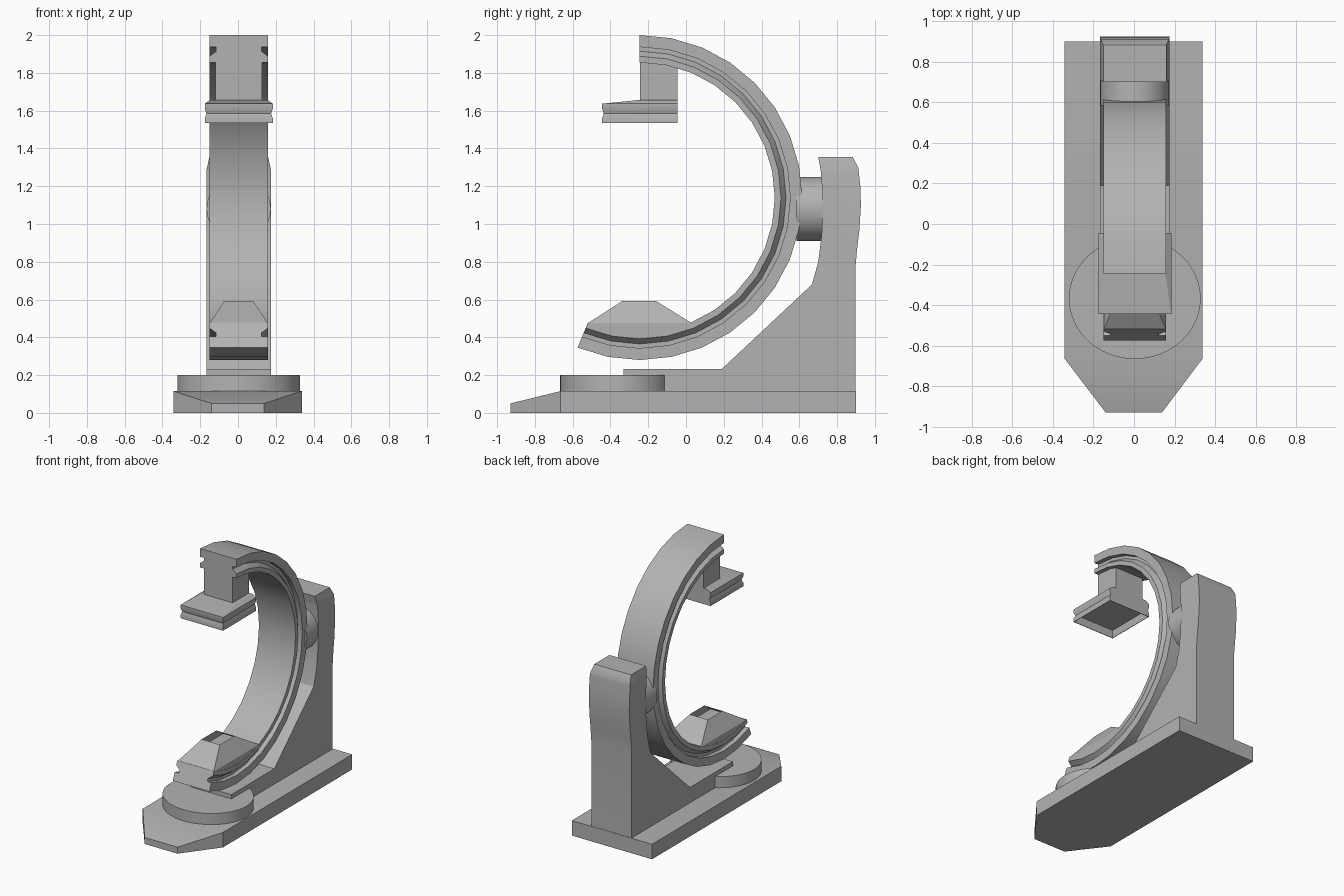
import bpy, bmesh, math
from mathutils import Vector

if "Cube" in bpy.data.objects:
    bpy.data.objects.remove(bpy.data.objects["Cube"], do_unlink=True)

grey = bpy.data.materials.new("light_grey")
grey.use_nodes = True
COLOUR = (0.45, 0.45, 0.45, 1)
grey.diffuse_color = COLOUR
grey.node_tree.nodes["Principled BSDF"].inputs["Base Color"].default_value = COLOUR

CX = 0.004                      # shared centre line of the upper parts
ARC_Y, ARC_Z = -0.245, 1.14     # centre of the curved arm


def finish(name, bm):
    bmesh.ops.recalc_face_normals(bm, faces=bm.faces)
    mesh = bpy.data.meshes.new(name)
    bm.to_mesh(mesh)
    bm.free()
    obj = bpy.data.objects.new(name, mesh)
    bpy.context.collection.objects.link(obj)
    mesh.materials.append(grey)
    bpy.ops.object.select_all(action='DESELECT')
    obj.select_set(True)
    bpy.context.view_layer.objects.active = obj
    bpy.ops.object.shade_smooth_by_angle(angle=math.radians(28))
    return obj


def loft(loops, cap_start=True, cap_end=True):
    """Skin a row of closed loops that share a point count."""
    bm = bmesh.new()
    rings = [[bm.verts.new(p) for p in loop] for loop in loops]
    n = len(rings[0])
    for a, b in zip(rings, rings[1:]):
        for i in range(n):
            j = (i + 1) % n
            bm.faces.new((a[i], a[j], b[j], b[i]))
    if cap_start:
        bm.faces.new(rings[0])
    if cap_end:
        bm.faces.new(rings[-1])
    return bm


def side_profile(points, half):
    """Extrude a (y, z) outline across x."""
    return loft([[(CX + s * half, y, z) for y, z in points] for s in (-1, 1)])


def rect(z, half, y0, y1):
    return [(CX - half, y0, z), (CX + half, y0, z), (CX + half, y1, z), (CX - half, y1, z)]


def arc_point(radius, degrees):
    """Point in the arm plane; 0 is straight down, 180 straight up."""
    a = math.radians(degrees)
    return ARC_Y + radius * math.sin(a), ARC_Z - radius * math.cos(a)


def cylinder(name, centre, radii, depth, axis):
    bm = bmesh.new()
    bmesh.ops.create_cone(bm, cap_ends=True, segments=48, radius1=1, radius2=1, depth=depth)
    for v in bm.verts:
        x, y, z = v.co.x * radii[0], v.co.y * radii[1], v.co.z
        v.co = Vector((x, z, y) if axis == 'Y' else (x, y, z)) + Vector(centre)
    finish(name, bm)


# Floor base with a sloping, tapered nose
outline = [(-0.342, 0.9), (-0.342, -0.665), (-0.14, -0.93),
           (0.138, -0.93), (0.338, -0.665), (0.338, 0.9)]
bm = loft([[(x, y, 0) for x, y in outline],
           [(x, y, 0.05 if y < -0.9 else 0.115) for x, y in outline]], cap_end=False)
bm.verts.ensure_lookup_table()
top = bm.verts[6:]
bm.faces.new((top[0], top[1], top[4], top[5]))
bm.faces.new(top[1:5])
finish("floor_base", bm)

# Turntable disc
cylinder("turntable_disc", (0.004, -0.367, 0.157), (0.325, 0.299), 0.086, 'Z')

# Column with foot, sloping brace and rounded head
column = [(-0.33, 0.115), (-0.33, 0.233), (0.19, 0.233), (0.667, 0.68),
          (0.70, 0.80), (0.718, 0.94), (0.724, 1.05), (0.722, 1.17), (0.713, 1.285), (0.70, 1.355),
          (0.882, 1.355), (0.912, 1.30), (0.923, 1.2), (0.926, 1.1), (0.918, 0.97),
          (0.905, 0.86), (0.897, 0.77), (0.897, 0.115)]
bm = side_profile(column, 0.171)
bmesh.ops.bisect_plane(bm, geom=bm.verts[:] + bm.edges[:] + bm.faces[:],
                       plane_co=(0, 0, 1.285), plane_no=(0, 0, 1))
for v in bm.verts:
    if v.co.z > 1.286:
        v.co.x = CX + (v.co.x - CX) * (1 - 0.09 * (v.co.z - 1.285) / 0.07)
finish("column", bm)

# Pivot joining column and arm
cylinder("arm_pivot", (CX, 0.66, 1.08), (0.17, 0.17), 0.15, 'Y')

# Curved arm: rectangular section with an undercut groove in each side
half_section = [(0.155, 0.86), (0.155, 0.797), (0.12, 0.797), (0.12, 0.775),
                (0.155, 0.748), (0.155, 0.715)]
section = half_section + [(-w, r) for w, r in reversed(half_section)]
loops = []
for k in range(19):
    angle = -22.5 + k * 11.25
    loops.append([(CX + w, *arc_point(r, angle)) for w, r in section])
finish("curved_arm", loft(loops))

# Detector neck hanging from the arm tip
finish("detector_neck", loft([rect(1.645, 0.122, -0.244, -0.045), rect(1.885, 0.122, -0.244, -0.045)]))

# Detector head: recessed underside, pinched waist, sloping lid
B = -0.045
head = [rect(1.59, 0.168, -0.43, B - 0.006), rect(1.535, 0.176, -0.44, B - 0.004),
        rect(1.535, 0.18, -0.444, B), rect(1.56, 0.18, -0.444, B), rect(1.585, 0.171, -0.435, B),
        rect(1.61, 0.18, -0.444, B), rect(1.637, 0.18, -0.444, B), rect(1.657, 0.15, -0.245, B)]
finish("detector_head", loft(head))

# Emitter skirt following the arm, with an open-topped hood above it
base = [arc_point(0.722, a) for a in (22.5, 11.25, 0, -11.25, -22.5)]
finish("emitter_skirt", loft([[(CX + s * 0.153, y, z) for y, z in base + [(-0.518, 0.476), (0.03, 0.476)]]
                              for s in (-1, 1)], False, False))
for s in (-1, 1):
    bm = bmesh.new()
    bm.faces.new([bm.verts.new((CX + s * 0.153, y, z)) for y, z in base + [(-0.518, 0.476), (0.03, 0.476)]])
    if s < 0:
        bmesh.ops.reverse_faces(bm, faces=bm.faces)
    finish("emitter_side_left" if s > 0 else "emitter_side_right", bm)
finish("emitter_hood", loft([rect(0.476, 0.153, -0.518, 0.03), rect(0.593, 0.077, -0.336, -0.16)], False, False))
